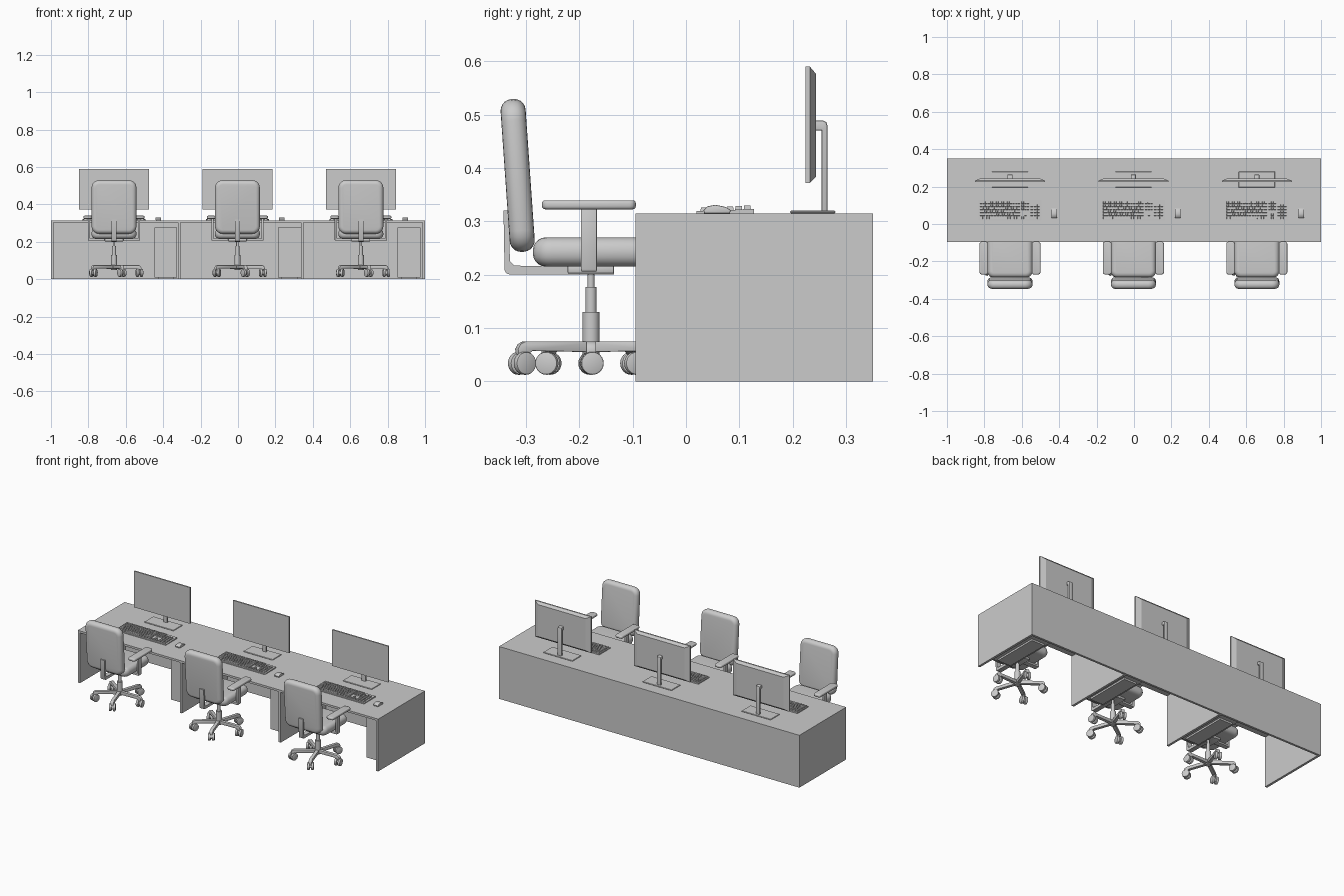
import bpy, bmesh, math
from mathutils import Matrix, Vector

if "Cube" in bpy.data.objects:
    bpy.data.objects.remove(bpy.data.objects["Cube"])


def finish(name, bm, matrix=None, smooth=True):
    if matrix is not None:
        bm.transform(matrix)
    bmesh.ops.recalc_face_normals(bm, faces=bm.faces[:])
    me = bpy.data.meshes.new(name)
    bm.to_mesh(me)
    bm.free()
    if smooth:
        me.polygons.foreach_set("use_smooth", [True] * len(me.polygons))
        me.set_sharp_from_angle(angle=math.radians(35))
    ob = bpy.data.objects.new(name, me)
    bpy.context.collection.objects.link(ob)
    return ob


def add_box(bm, x0, x1, y0, y1, z0, z1):
    m = Matrix.Translation(((x0 + x1) / 2, (y0 + y1) / 2, (z0 + z1) / 2))
    m = m @ Matrix.Diagonal((x1 - x0, y1 - y0, z1 - z0, 1))
    return bmesh.ops.create_cube(bm, size=1, matrix=m)["verts"]


def bevel(bm, edges, r, seg):
    bmesh.ops.bevel(bm, geom=edges, offset=r, offset_type='OFFSET', segments=seg,
                    profile=0.5, affect='EDGES', clamp_overlap=True)


def box(name, x0, x1, y0, y1, z0, z1, r=0, seg=2):
    bm = bmesh.new()
    add_box(bm, x0, x1, y0, y1, z0, z1)
    if r:
        bevel(bm, bm.edges[:], r, seg)
    return finish(name, bm, smooth=r > 0)


def cushion(name, size, corner, rim, matrix, seg=5):
    """Slab, thin along z, with round corners and a round rim."""
    w, d, t = (s / 2 for s in size)
    bm = bmesh.new()
    add_box(bm, -w, w, -d, d, -t, t)
    bevel(bm, [e for e in bm.edges if abs(e.verts[0].co.z - e.verts[1].co.z) > t], corner, seg)
    rims = [e for e in bm.edges if abs(e.verts[0].co.z - e.verts[1].co.z) < 1e-6]
    bevel(bm, rims, rim, seg)
    return finish(name, bm, matrix)


def prism(name, pts, w, matrix, r=0):
    """Profile in the y-z plane, extruded along x by w to each side."""
    bm = bmesh.new()
    f = bm.faces.new([bm.verts.new((-w, y, z)) for y, z in pts])
    new = bmesh.ops.extrude_face_region(bm, geom=[f])["geom"]
    bmesh.ops.translate(bm, vec=(2 * w, 0, 0), verts=[v for v in new if isinstance(v, bmesh.types.BMVert)])
    if r:
        bevel(bm, [e for e in bm.edges if abs(e.verts[0].co.x - e.verts[1].co.x) < 1e-6], r, 2)
    return finish(name, bm, matrix)


def cylinder(name, a, b, r, sides=24, rim=0):
    a, b = Vector(a), Vector(b)
    bm = bmesh.new()
    bmesh.ops.create_cone(bm, cap_ends=True, segments=sides, radius1=r, radius2=r, depth=(b - a).length)
    if rim:
        bevel(bm, [e for e in bm.edges if abs(e.verts[0].co.z - e.verts[1].co.z) < 1e-6], rim, 2)
    q = (b - a).to_track_quat('Z', 'Y').to_matrix().to_4x4()
    return finish(name, bm, Matrix.Translation((a + b) / 2) @ q)


T = Matrix.Translation
FRONT, BACK, TOP = -0.095, 0.35, 0.315


def desk():
    box("desk_top", -1, 1, FRONT, BACK, 0.303, TOP)
    box("desk_back_panel", -1, 1, BACK - 0.013, BACK, 0, 0.303)
    for i, x in enumerate((-1, -0.321, 0.337, 0.986)):
        box(f"desk_side_panel_{i}", x, x + 0.014, FRONT, BACK - 0.013, 0, 0.303)
    for i, x in enumerate((-0.447, 0.215, 0.854)):
        box(f"drawer_cabinet_{i}", x, x + 0.122, 0.0, 0.325, 0.01, 0.275)
        box(f"cabinet_plinth_{i}", x + 0.018, x + 0.104, 0.02, 0.3, 0, 0.01)


def monitor(x):
    box("screen_panel", x - 0.187, x + 0.187, 0.224, 0.232, 0.372, 0.59)
    # tapered rear shell
    bm = bmesh.new()
    for v in add_box(bm, x - 0.187, x + 0.187, 0.232, 0.244, 0.372, 0.59):
        if v.co.y > 0.24:
            v.co.x += 0.03 if v.co.x < x else -0.03
            v.co.z += 0.012 if v.co.z < 0.45 else -0.014
    finish("screen_rear_shell", bm, smooth=False)
    neck = [(0.242, 0.489), (0.257, 0.489), (0.263, 0.486), (0.265, 0.48), (0.265, 0.319),
            (0.254, 0.319), (0.254, 0.47), (0.242, 0.47)]
    prism("screen_neck", neck, 0.013, T((x, 0, 0)), 0.003)
    box("screen_base", x - 0.097, x + 0.097, 0.195, 0.28, TOP, 0.32, 0.0015, 1)


def keyboard(x):
    # sloped tray
    prism("keyboard_tray", [(0.02, TOP), (0.127, TOP), (0.127, 0.323), (0.02, 0.319)], 0.168, T((x, 0, 0)))
    # key rows: main block, navigation block and number pad
    u, y0, step = 0.0146, 0.026, 0.0162
    rows = [[1.3, 1.2, 1.2, 6.5, 1.2, 1.2, 1.2, 1.2], [2.2] + [1] * 10 + [2.8], [1.8] + [1] * 11 + [2.2],
            [1.5] + [1] * 12 + [1.5], [1] * 13 + [2], [1] * 15]
    bm = bmesh.new()

    def key(cx, w, row):
        y, z = y0 + row * step, 0.3195 + row * 0.0007
        for v in add_box(bm, cx + 0.0012, cx + w * u - 0.0012, y + 0.001, y + step - 0.0015, z - 0.002, z + 0.0065):
            if v.co.z > z:
                v.co.x += 0.0012 if v.co.x < cx + w * u / 2 else -0.0012
                v.co.y += 0.001 if v.co.y < y + step / 2 else -0.001

    for row, widths in enumerate(rows):
        cx = x - 0.163
        for w in widths:
            key(cx, w, row)
            cx += w * u
        for c in range(3):
            if row not in (2,) and not (row == 1 and c != 1):
                key(x + 0.0605 + c * u, 1, row)
            if row < 5:
                key(x + 0.1085 + c * u * 1.2, 1.15, row)
    finish("keyboard_keys", bm, smooth=False)


def mouse(x):
    prof = [(0.034, TOP), (0.082, TOP), (0.084, 0.321), (0.074, 0.327), (0.055, 0.331), (0.04, 0.328), (0.033, 0.321)]
    prism("mouse", prof, 0.0155, T((x + 0.237, 0, 0)), 0.002)


def chair(x):
    cy = -0.178
    # seat and tilted backrest
    cushion("seat", (0.24, 0.235, 0.055), 0.035, 0.025, T((x, -0.1695, 0.2425)))
    tilt = T((x, -0.3155, 0.386)) @ Matrix.Rotation(math.radians(90 + 4), 4, 'X')
    cushion("backrest", (0.24, 0.287, 0.047), 0.04, 0.0215, tilt)
    bar = [(-0.135, 0.2), (-0.33, 0.2), (-0.337, 0.203), (-0.34, 0.209), (-0.342, 0.32),
           (-0.332, 0.32), (-0.33, 0.225), (-0.322, 0.217), (-0.22, 0.215), (-0.135, 0.215)]
    prism("back_support", bar, 0.014, T((x, 0, 0)))
    box("seat_mechanism", x - 0.05, x + 0.05, -0.222, -0.135, 0.202, 0.217, 0.003)
    # armrests
    for s in (-1, 1):
        pad = T((x + s * 0.14, -0.182, 0.331))
        cushion("arm_pad", (0.046, 0.176, 0.017), 0.012, 0.006, pad, 3)
        xs = sorted((x + s * 0.128, x + s * 0.14))
        box("arm_post", *xs, -0.197, -0.167, 0.208, 0.326, 0.002)
        xs = sorted((x + s * 0.03, x + s * 0.139))
        box("arm_bracket", *xs, -0.197, -0.167, 0.206, 0.218, 0.002)
    # gas lift
    for z0, z1, r in ((0.05, 0.13, 0.016), (0.13, 0.177, 0.0105), (0.177, 0.205, 0.0065)):
        cylinder("lift_column", (x, cy, z0), (x, cy, z1), r)
    # five-spoke base with twin-wheel casters
    spoke = [(0, 0.055), (0.118, 0.057), (0.127, 0.05), (0.146, 0.05), (0.147, 0.061), (0.142, 0.07), (0.132, 0.075), (0, 0.075)]
    for k, turn in enumerate((10, -25, 20, -15, 30)):
        a = math.radians(72 * k)
        prism("base_spoke", spoke, 0.0095, T((x, cy, 0)) @ Matrix.Rotation(a - math.pi / 2, 4, 'Z'), 0.002)
        c = Vector((x + 0.136 * math.cos(a), cy + 0.136 * math.sin(a), 0.034))
        t = math.radians(turn)
        d = Vector((math.cos(t), math.sin(t), 0))
        cylinder("caster_stem", c, c + Vector((0, 0, 0.03)), 0.005, 12)
        cylinder("caster_axle", c - d * 0.006, c + d * 0.006, 0.012, 16)
        for s in (-1, 1):
            cylinder("caster_wheel", c + d * s * 0.004, c + d * s * 0.018, 0.0215, 24, 0.003)


desk()
for i in (-1, 0, 1):
    cx = 0.66 * i - 0.003
    monitor(cx)
    keyboard(cx)
    mouse(cx)
    chair(cx)
